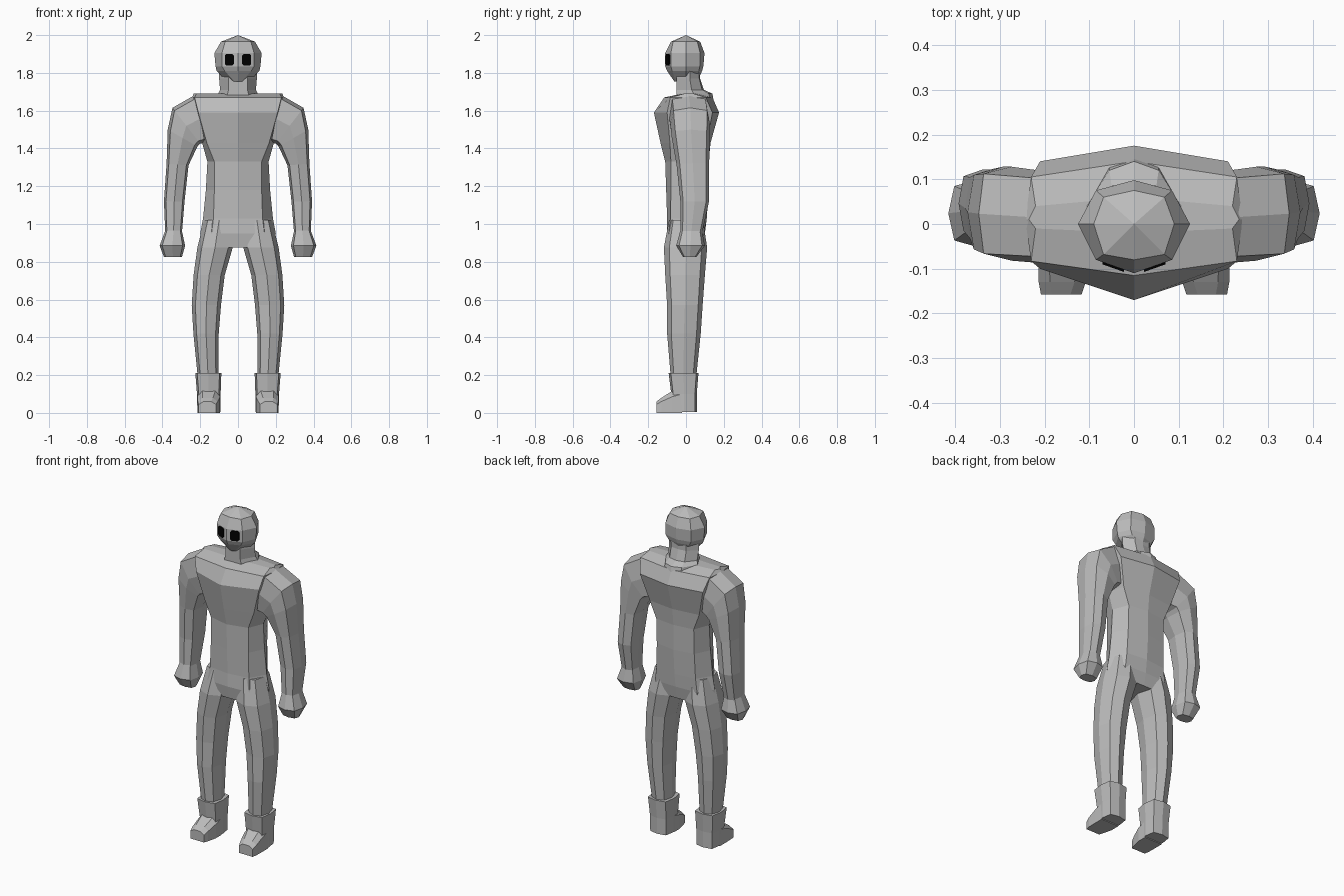
import bpy, bmesh
from mathutils import Vector


def material(name, rgb):
    m = bpy.data.materials.new(name)
    m.diffuse_color = (*rgb, 1)
    return m


GREY = material("suit grey", (0.5, 0.5, 0.5))
BLACK = material("eye black", (0.0, 0.0, 0.0))


def loft(name, rings, mat=GREY):
    """Skin a list of equal-length point rings and cap both ends."""
    bm = bmesh.new()
    loops = [[bm.verts.new(p) for p in r] for r in rings]
    n = len(loops[0])
    for a, b in zip(loops, loops[1:]):
        for i in range(n):
            j = (i + 1) % n
            bm.faces.new((a[i], a[j], b[j], b[i]))
    bm.faces.new(loops[0])
    bm.faces.new(loops[-1])
    bmesh.ops.remove_doubles(bm, verts=bm.verts, dist=0.0005)
    bmesh.ops.recalc_face_normals(bm, faces=bm.faces)
    me = bpy.data.meshes.new(name)
    bm.to_mesh(me)
    bm.free()
    me.materials.append(mat)
    ob = bpy.data.objects.new(name, me)
    bpy.context.collection.objects.link(ob)
    return ob


def pair(name, rings, mat=GREY):
    """Build a part on the +x side and its mirror image on the -x side."""
    loft(name + "_left", rings, mat)
    loft(name + "_right", [[(-p[0], p[1], p[2]) for p in r] for r in rings], mat)


def body_ring(z, w, front, back, cx, fy, by, mid=0.01):
    """Symmetric octagon: ridges at front and back, corners at cx, sides at w."""
    half = [(0, front), (cx, fy), (w, mid), (cx, by), (0, back)]
    pts = half + [(-x, y) for x, y in half[3:0:-1]]
    return [(x, y, z) for x, y in pts]


def limb_ring(outer, inner, y0, y1, k=0.8):
    """Octagon spanning outer to inner (x, z) points and y0 to y1."""
    o, i = Vector((outer[0], 0, outer[1])), Vector((inner[0], 0, inner[1]))
    mid, half = (o + i) / 2, (o - i) / 2
    unit = [(1, 0), (k, k), (0, 1), (-k, k), (-1, 0), (-k, -k), (0, -1), (k, -k)]
    return [mid + half * u + Vector((0, (y0 + y1) / 2 + v * (y1 - y0) / 2, 0))
            for u, v in unit]


# Torso, from crotch to shoulder line
loft("torso", [body_ring(*r) for r in (
    (0.875, 0.195, -0.085, 0.085, 0.14, -0.085, 0.085),
    (0.95, 0.20, -0.10, 0.10, 0.14, -0.092, 0.095),
    (1.03, 0.185, -0.10, 0.11, 0.13, -0.082, 0.095),
    (1.18, 0.17, -0.105, 0.12, 0.125, -0.08, 0.10),
    (1.33, 0.162, -0.11, 0.12, 0.125, -0.08, 0.105),
    (1.43, 0.19, -0.135, 0.13, 0.165, -0.085, 0.11),
    (1.59, 0.225, -0.17, 0.175, 0.21, -0.10, 0.14),
    (1.67, 0.243, -0.115, 0.14, 0.23, -0.083, 0.105),
    (1.69, 0.235, -0.02, 0.06, 0.22, -0.01, 0.04),
)])

# Neck with wider back drape
loft("neck", [body_ring(*r) for r in (
    (1.66, 0.11, -0.05, 0.145, 0.055, -0.05, 0.13, 0.04),
    (1.69, 0.105, -0.05, 0.14, 0.055, -0.05, 0.12, 0.04),
    (1.71, 0.095, -0.05, 0.095, 0.05, -0.05, 0.085, 0.03),
    (1.77, 0.10, -0.05, 0.075, 0.05, -0.05, 0.07, 0.02),
    (1.84, 0.10, -0.05, 0.075, 0.05, -0.05, 0.07, 0.02),
)])

# Head
loft("head", [body_ring(*r) for r in (
    (1.755, 0.06, -0.062, 0.06, 0.02, -0.055, 0.05, 0.0),
    (1.81, 0.113, -0.10, 0.085, 0.07, -0.073, 0.068, 0.0),
    (1.835, 0.119, -0.11, 0.092, 0.085, -0.08, 0.073, 0.0),
    (1.905, 0.125, -0.11, 0.098, 0.085, -0.08, 0.075, 0.0),
    (1.965, 0.09, -0.08, 0.075, 0.068, -0.068, 0.06, 0.0),
    (2.0, 0.0, 0.0, 0.0, 0.0, 0.0, 0.0, 0.0),
)])

# Eyes: thin plates with clipped corners on the angled face planes
OUTLINE = [(0.022, 1.848), (0.03, 1.84), (0.062, 1.84), (0.07, 1.848),
           (0.07, 1.892), (0.062, 1.9), (0.03, 1.9), (0.022, 1.892)]
pair("eye", [[(x, -0.11 + x * 0.353 - d, z) for x, z in OUTLINE]
             for d in (-0.002, 0.005)], BLACK)

# Arms
pair("arm", [limb_ring(*r) for r in (
    ((0.225, 1.685), (0.175, 1.43), -0.088, 0.118, 0.85),
    ((0.347, 1.615), (0.20, 1.425), -0.082, 0.128, 0.85),
    ((0.372, 1.50), (0.215, 1.41), -0.075, 0.128, 0.82),
    ((0.378, 1.32), (0.262, 1.31), -0.05, 0.122),
    ((0.392, 1.12), (0.283, 1.12), -0.03, 0.122),
    ((0.385, 0.95), (0.297, 0.95), -0.03, 0.085),
)])

# Fists
pair("hand", [limb_ring(*r) for r in (
    ((0.385, 0.965), (0.297, 0.965), -0.03, 0.085),
    ((0.415, 0.885), (0.28, 0.885), -0.052, 0.10),
    ((0.392, 0.825), (0.297, 0.825), -0.015, 0.055),
)])

# Legs
pair("leg", [limb_ring(*r) for r in (
    ((0.18, 1.02), (0.02, 1.02), -0.09, 0.09, 0.75),
    ((0.215, 0.875), (0.028, 0.875), -0.117, 0.112, 0.75),
    ((0.235, 0.73), (0.07, 0.73), -0.11, 0.10, 0.75),
    ((0.245, 0.57), (0.09, 0.57), -0.10, 0.088, 0.75),
    ((0.236, 0.42), (0.102, 0.42), -0.10, 0.078, 0.75),
    ((0.212, 0.18), (0.104, 0.18), -0.08, 0.053, 0.75),
)])

# Boot shafts
pair("boot", [limb_ring(*r) for r in (
    ((0.215, 0.005), (0.092, 0.005), -0.08, 0.057, 0.85),
    ((0.217, 0.10), (0.092, 0.10), -0.078, 0.057, 0.85),
    ((0.226, 0.21), (0.088, 0.21), -0.092, 0.066, 0.85),
)])


def toe_ring(y, x0, x1, top, side):
    return [(x0, y, 0), (x1, y, 0), (x1, y, side),
            (x1 - 0.025, y, top), (x0 + 0.025, y, top), (x0, y, side)]


# Boot toes
pair("toe", [toe_ring(*r) for r in (
    (-0.02, 0.095, 0.214, 0.13, 0.10),
    (-0.075, 0.095, 0.214, 0.115, 0.085),
    (-0.13, 0.108, 0.213, 0.08, 0.06),
    (-0.157, 0.117, 0.208, 0.06, 0.045),
)])
